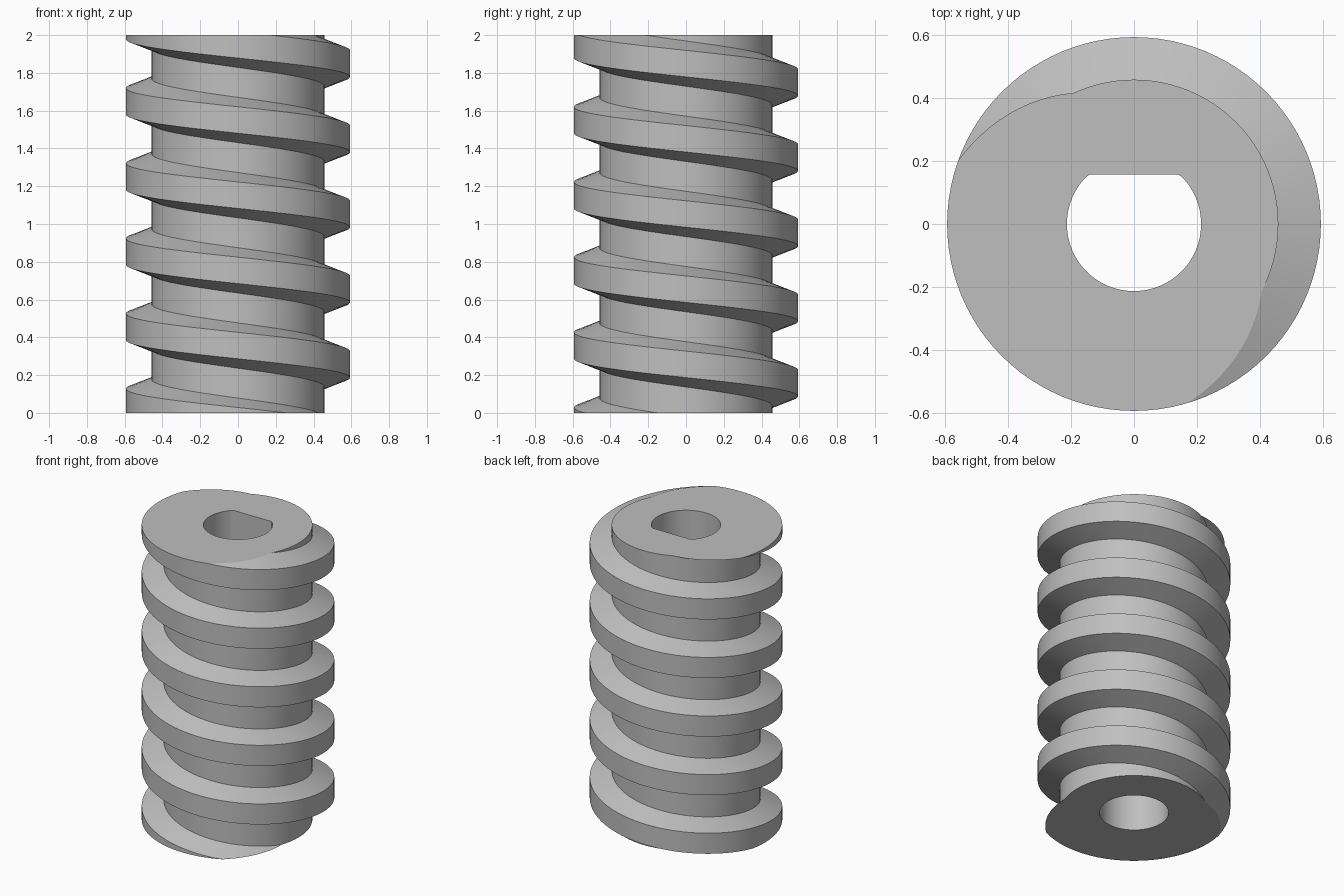
import bpy, bmesh, math

if "Cube" in bpy.data.objects:
    bpy.data.objects.remove(bpy.data.objects["Cube"])

HEIGHT = 2.0
PITCH, START = 0.398, 0.655          # thread rise per turn, crest height at +x
CORE, CREST = 0.458, 0.593           # radii
ROOT_HALF, CREST_HALF = 0.12, 0.07   # half widths of the tooth
BORE, FLAT = 0.213, 0.157
SEGMENTS = 96

steel = bpy.data.materials.new("grey")
steel.use_nodes = True
colour = (0.52, 0.52, 0.52, 1)
steel.diffuse_color = colour
steel.node_tree.nodes["Principled BSDF"].inputs["Base Color"].default_value = colour


def ring_point(radius, i):
    a = math.tau * i / SEGMENTS
    return radius * math.cos(a), radius * math.sin(a)


def make_object(name, bm):
    bmesh.ops.recalc_face_normals(bm, faces=bm.faces)
    mesh = bpy.data.meshes.new(name)
    bm.to_mesh(mesh)
    bm.free()
    mesh.materials.append(steel)
    obj = bpy.data.objects.new(name, mesh)
    bpy.context.collection.objects.link(obj)
    return obj


# Threaded body: tooth profile swept along a left-hand helix
tooth = [(CORE, -ROOT_HALF), (CREST, -CREST_HALF), (CREST, CREST_HALF), (CORE, ROOT_HALF)]
profile = [(r, START + k * PITCH + dz) for k in range(-2, 7) for r, dz in tooth]
bm = bmesh.new()
columns = []
for i in range(SEGMENTS):
    drop = PITCH * i / SEGMENTS
    columns.append([bm.verts.new((*ring_point(r, i), z - drop)) for r, z in profile])
for i in range(SEGMENTS):
    here = columns[i]
    if i < SEGMENTS - 1:
        following, shift = columns[i + 1], 0
    else:
        following, shift = columns[0], len(tooth)   # one turn later, one tooth lower
    for j in range(shift, len(profile) - 1):
        bm.faces.new((here[j], following[j - shift], following[j - shift + 1], here[j + 1]))

# Trim both ends flat and cap them
for z, direction in ((0, -1), (HEIGHT, 1)):
    bmesh.ops.bisect_plane(bm, geom=bm.verts[:] + bm.edges[:] + bm.faces[:], dist=1e-5,
                           plane_co=(0, 0, z), plane_no=(0, 0, direction), clear_outer=True)
bmesh.ops.holes_fill(bm, edges=[e for e in bm.edges if e.is_boundary], sides=0)
worm = make_object("threaded_shaft", bm)

# Bore cutter: round below, with a flat side above
bm = bmesh.new()
rings = []
for z, limit in ((-0.1, BORE), (1.0, BORE), (1.05, FLAT), (HEIGHT + 0.1, FLAT)):
    ring = []
    for i in range(SEGMENTS):
        x, y = ring_point(BORE, i)
        ring.append(bm.verts.new((x, min(y, limit), z)))
    rings.append(ring)
for low, high in zip(rings, rings[1:]):
    for i in range(SEGMENTS):
        n = (i + 1) % SEGMENTS
        bm.faces.new((low[i], low[n], high[n], high[i]))
bm.faces.new(rings[0])
bm.faces.new(rings[-1])
cutter = make_object("bore_cutter", bm)
cutter.hide_render = True

# Cut the bore, then smooth the round surfaces
cut = worm.modifiers.new("bore", "BOOLEAN")
cut.operation = "DIFFERENCE"
cut.solver = "EXACT"
cut.object = cutter
bpy.ops.object.select_all(action="DESELECT")
worm.select_set(True)
bpy.context.view_layer.objects.active = worm
bpy.ops.object.modifier_apply(modifier=cut.name)
bpy.data.objects.remove(cutter)
bpy.ops.object.shade_smooth_by_angle(angle=math.radians(15))
